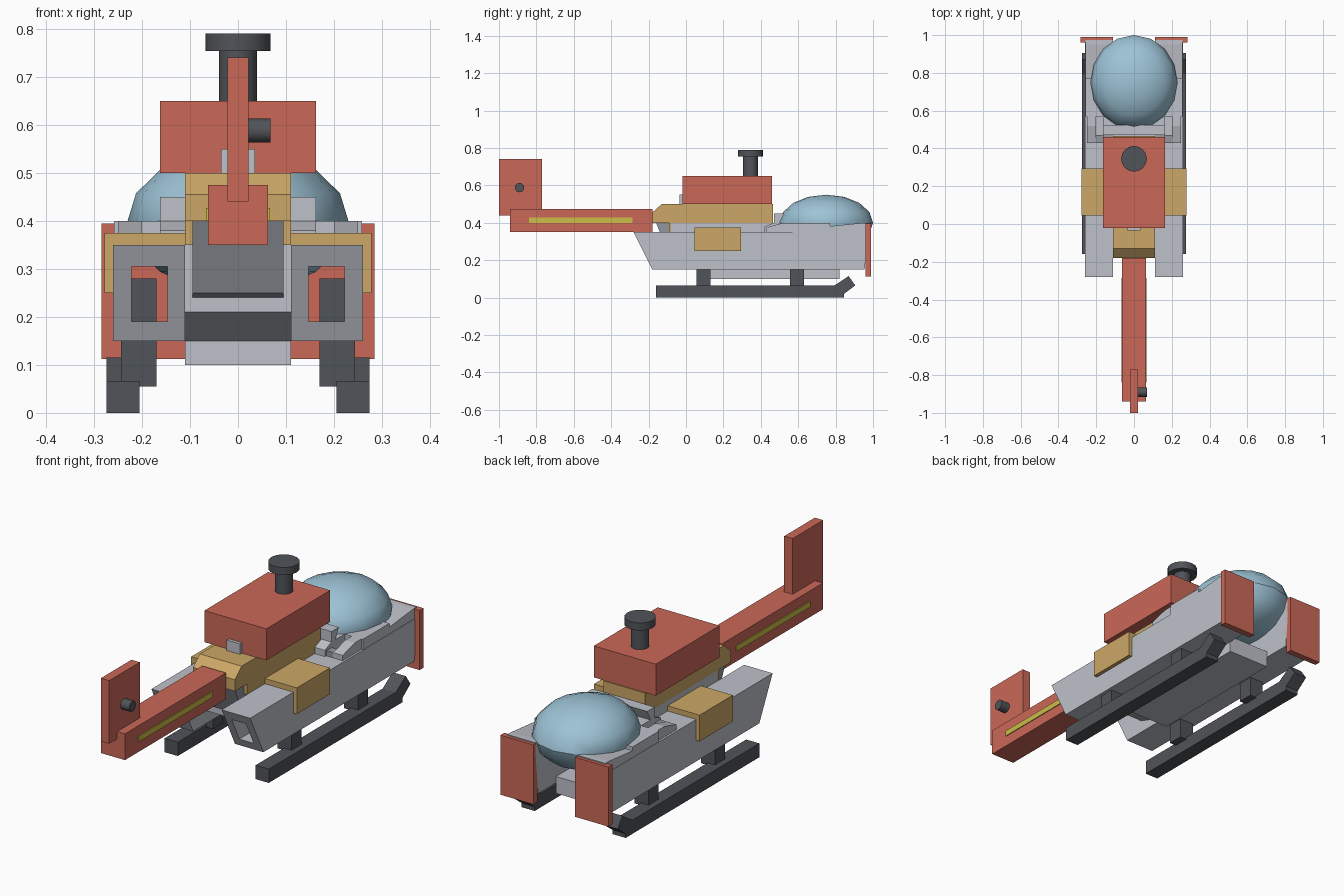
import bpy, bmesh, math
from mathutils import Matrix

cube = bpy.data.objects.get("Cube")
if cube:
    bpy.data.objects.remove(cube, do_unlink=True)


def material(name, r, g, b):
    def linear(c):
        c /= 255
        return c / 12.92 if c < 0.04 else ((c + 0.055) / 1.055) ** 2.4
    m = bpy.data.materials.new(name)
    colour = (linear(r), linear(g), linear(b), 1)
    m.use_nodes = True
    m.diffuse_color = colour
    m.node_tree.nodes["Principled BSDF"].inputs["Base Color"].default_value = colour
    return m


red = material("brick red", 203, 104, 88)
tan = material("tan", 204, 167, 103)
grey = material("light grey", 190, 193, 201)
mid = material("mid grey", 146, 150, 158)
dark = material("charcoal", 80, 83, 88)
blue = material("canopy blue", 157, 195, 214)
yellow = material("yellow", 204, 190, 72)


def finish(bm, name, mat):
    bmesh.ops.recalc_face_normals(bm, faces=bm.faces)
    mesh = bpy.data.meshes.new(name)
    bm.to_mesh(mesh)
    bm.free()
    mesh.materials.append(mat)
    obj = bpy.data.objects.new(name, mesh)
    bpy.context.collection.objects.link(obj)
    return obj


def extrude(name, mat, x0, x1, outline):
    """Solid from a (y, z) outline, extruded along x."""
    bm = bmesh.new()
    face = bm.faces.new([bm.verts.new((x0, y, z)) for y, z in outline])
    side = bmesh.ops.extrude_face_region(bm, geom=[face])["geom"]
    verts = [v for v in side if isinstance(v, bmesh.types.BMVert)]
    bmesh.ops.translate(bm, verts=verts, vec=(x1 - x0, 0, 0))
    return finish(bm, name, mat)


def box(name, mat, x0, x1, y0, y1, z0, z1):
    return extrude(name, mat, x0, x1, [(y0, z0), (y1, z0), (y1, z1), (y0, z1)])


def smooth(obj):
    bpy.ops.object.select_all(action="DESELECT")
    obj.select_set(True)
    bpy.context.view_layer.objects.active = obj
    bpy.ops.object.shade_smooth_by_angle(angle=math.radians(35))


def cylinder(name, mat, radius, depth, centre, along_x=False):
    bm = bmesh.new()
    turn = Matrix.Rotation(math.pi / 2, 4, "Y") if along_x else Matrix()
    bmesh.ops.create_cone(bm, cap_ends=True, segments=16, radius1=radius, radius2=radius,
                          depth=depth, matrix=Matrix.Translation(centre) @ turn)
    smooth(finish(bm, name, mat))


def hollow(obj, cutter):
    mod = obj.modifiers.new("channel", "BOOLEAN")
    mod.operation, mod.solver, mod.object = "DIFFERENCE", "EXACT", cutter
    cutter.hide_render = True
    bpy.context.view_layer.objects.active = obj
    bpy.ops.object.modifier_apply(modifier=mod.name)
    bpy.data.objects.remove(cutter, do_unlink=True)


# Central hull, sloped front panel and bulkhead
extrude("hull", grey, -0.11, 0.11, [(-0.08, 0.4), (-0.08, 0.21), (0.1, 0.15), (0.1, 0.1),
                                   (0.82, 0.1), (0.82, 0.18), (0.5, 0.18), (0.5, 0.4)])
extrude("front_panel", mid, -0.095, 0.095,
        [(-0.16, 0.4), (-0.1, 0.25), (-0.07, 0.235), (-0.07, 0.4)])
extrude("bulkhead", grey, -0.163, 0.163,
        [(0.42, 0.35), (0.42, 0.38), (0.47, 0.4), (0.47, 0.45),
         (0.525, 0.45), (0.5, 0.4), (0.57, 0.4), (0.57, 0.35)])

# Upper deck and engine housing
extrude("upper_deck", tan, -0.11, 0.11,
        [(-0.18, 0.4), (-0.18, 0.455), (-0.13, 0.5), (0.465, 0.5), (0.465, 0.35),
         (-0.09, 0.35), (-0.09, 0.4)])
box("engine_housing", red, -0.163, 0.163, -0.02, 0.46, 0.5, 0.65)
box("housing_peg", grey, -0.035, 0.035, -0.035, -0.015, 0.49, 0.55)
cylinder("rotor_mast", dark, 0.04, 0.12, (0, 0.345, 0.7))
cylinder("rotor_cap", dark, 0.068, 0.036, (0, 0.345, 0.772))

# Canopy
bm = bmesh.new()
bmesh.ops.create_uvsphere(bm, u_segments=16, v_segments=8, radius=1)
bmesh.ops.scale(bm, verts=bm.verts, vec=(0.23, 0.25, 0.15))
bmesh.ops.translate(bm, verts=bm.verts, vec=(0, 0.75, 0.4))
smooth(finish(bm, "canopy", blue))

# Tail
box("tail_boom", red, -0.063, 0.063, -0.94, -0.18, 0.35, 0.475)
box("tail_fin", red, -0.022, 0.022, -1, -0.77, 0.44, 0.74)
cylinder("tail_rotor_hub", dark, 0.025, 0.05, (0.043, -0.89, 0.588), along_x=True)

# Paired parts
for s, side in ((1, "left"), (-1, "right")):
    rail = extrude(side + "_rail", grey, s * 0.11, s * 0.26,
                   [(-0.28, 0.35), (-0.18, 0.15), (0.955, 0.15), (0.975, 0.35)])
    hollow(rail, box("cutter", grey, s * 0.147, s * 0.222, -0.5, 1.2, 0.19, 0.305))
    extrude(side + "_cheek", grey, s * 0.11, s * 0.258,
            [(0.57, 0.35), (0.57, 0.4), (0.77, 0.4), (0.77, 0.382),
             (0.95, 0.4), (0.975, 0.4), (0.975, 0.35)])
    extrude(side + "_latch", grey, s * 0.2, s * 0.25,
            [(0.43, 0.35), (0.43, 0.375), (0.52, 0.4), (0.57, 0.4), (0.57, 0.35)])
    box(side + "_latch_block", mid, s * 0.165, s * 0.2, 0.43, 0.47, 0.35, 0.375)
    # Saddle bent over the rail
    bend = bmesh.new()
    corners = [(0.11, 0.35), (0.26, 0.35), (0.26, 0.25), (0.278, 0.25), (0.278, 0.375), (0.11, 0.375)]
    face = bend.faces.new([bend.verts.new((s * x, 0.045, z)) for x, z in corners])
    ext = bmesh.ops.extrude_face_region(bend, geom=[face])["geom"]
    bmesh.ops.translate(bend, vec=(0, 0.25, 0),
                        verts=[v for v in ext if isinstance(v, bmesh.types.BMVert)])
    finish(bend, side + "_saddle", tan)
    box(side + "_end_plate", red, s * 0.11, s * 0.284, 0.96, 0.99, 0.112, 0.395)
    box(side + "_boom_stripe", yellow, s * 0.06, s * 0.067, -0.84, -0.285, 0.4, 0.427)
    # Skid with an upturned end, and its struts
    extrude(side + "_skid", dark, s * 0.205, s * 0.274,
            [(-0.16, 0), (0.845, 0), (0.845, 0.02), (0.905, 0.065),
             (0.87, 0.115), (0.795, 0.066), (-0.16, 0.066)])
    for place, y in (("front", 0.055), ("back", 0.555)):
        box(f"{side}_{place}_strut", dark, s * 0.17, s * 0.244, y, y + 0.075, 0.055, 0.28)
